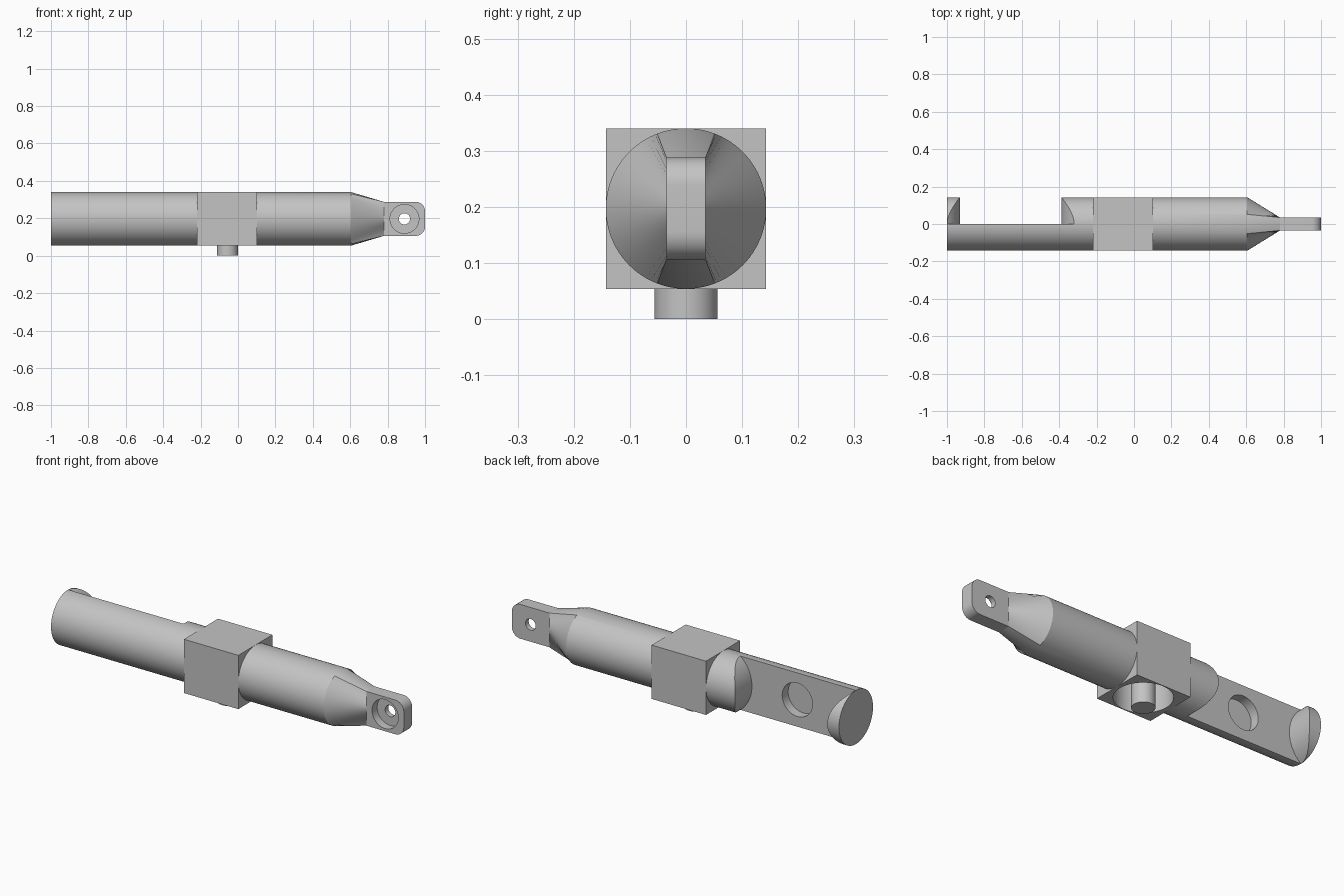
import bpy, bmesh, math
from math import sin, cos, pi, sqrt

if "Cube" in bpy.data.objects:
    bpy.data.objects.remove(bpy.data.objects["Cube"], do_unlink=True)

AXIS = 0.197   # height of the shaft axis
R = 0.143      # shaft radius
SEG = 96

metal = bpy.data.materials.new("grey metal")
metal.use_nodes = True
metal.diffuse_color = (0.55, 0.55, 0.55, 1)
metal.node_tree.nodes["Principled BSDF"].inputs["Base Color"].default_value = metal.diffuse_color


def loft(name, rings):
    """Solid skinned through matching closed rings, capped at both ends."""
    bm = bmesh.new()
    loops = [[bm.verts.new(p) for p in ring] for ring in rings]
    n = len(loops[0])
    for a, b in zip(loops, loops[1:]):
        for i in range(n):
            j = (i + 1) % n
            bm.faces.new((a[i], a[j], b[j], b[i]))
    bm.faces.new(loops[0])
    bm.faces.new(loops[-1])
    bmesh.ops.recalc_face_normals(bm, faces=bm.faces)
    mesh = bpy.data.meshes.new(name)
    bm.to_mesh(mesh)
    bm.free()
    mesh.materials.append(metal)
    obj = bpy.data.objects.new(name, mesh)
    bpy.context.collection.objects.link(obj)
    return obj


def side_prism(name, outline, y0, y1):
    return loft(name, [[(x, y, z) for x, z in outline] for y in (y0, y1)])


def arc(cx, cz, r, start, end, n):
    return [(cx + r * cos(start + (end - start) * i / n),
             cz + r * sin(start + (end - start) * i / n)) for i in range(n + 1)]


def disc(cx, cz, r):
    return arc(cx, cz, r, 0, 2 * pi, 64)[:-1]


def upright(name, x, r, z0, z1):
    return loft(name, [[(px, py, z) for px, py in disc(x, 0, r)] for z in (z0, z1)])


def activate(obj):
    bpy.ops.object.select_all(action='DESELECT')
    bpy.context.view_layer.objects.active = obj
    obj.select_set(True)


def cut(obj, cutter):
    cutter.hide_render = True
    mod = obj.modifiers.new("cut", 'BOOLEAN')
    mod.operation = 'DIFFERENCE'
    mod.solver = 'EXACT'
    mod.object = cutter
    activate(obj)
    bpy.ops.object.modifier_apply(modifier=mod.name)
    bpy.data.objects.remove(cutter, do_unlink=True)


# Rings across the shaft; the rectangle includes its exact corners
HALF_Y, HALF_Z = 0.035, 0.091
corner = math.atan2(HALF_Z, HALF_Y)
angles = sorted([2 * pi * i / SEG for i in range(SEG)]
                + [corner, pi - corner, pi + corner, 2 * pi - corner])


def circle_ring(x):
    return [(x, R * cos(a), AXIS + R * sin(a)) for a in angles]


def rectangle_ring(x):
    ring = []
    for a in angles:
        k = 1 / max(abs(cos(a)) / HALF_Y, abs(sin(a)) / HALF_Z)
        ring.append((x, k * cos(a), AXIS + k * sin(a)))
    return ring


# Rear shaft with a half-depth slot whose end walls bulge inwards
rear_shaft = loft("rear_shaft", [circle_ring(-1), circle_ring(-0.21)])
bulge, half = 0.185, 0.16
t = math.asin(half / bulge)
left_wall = arc(-0.931 - bulge, AXIS, bulge, -t, t, 32)
right_wall = arc(-0.388 + bulge, AXIS, bulge, pi - t, pi + t, 32)
cut(rear_shaft, side_prism("slot_cutter", left_wall + right_wall, 0, 0.3))
cut(rear_shaft, side_prism("pocket_cutter", disc(-0.655, AXIS, 0.089), -0.05, 0.1))

# Front shaft tapering from round to the flat tab
front_shaft = loft("front_shaft", [circle_ring(0.09), circle_ring(0.605), rectangle_ring(0.78)])

# Tab with rounded outer corners, a counterbore and a through hole
c = 0.05
tab_outline = ([(0.775, AXIS - HALF_Z)]
               + arc(1 - c, AXIS - HALF_Z + c, c, -pi / 2, 0, 12)
               + arc(1 - c, AXIS + HALF_Z - c, c, 0, pi / 2, 12)
               + [(0.775, AXIS + HALF_Z)])
tab = side_prism("end_tab", tab_outline, -HALF_Y, HALF_Y)
cut(tab, side_prism("counterbore_cutter", disc(0.89, AXIS, 0.077), -0.1, 0.008))
cut(tab, side_prism("hole_cutter", disc(0.89, AXIS, 0.03), -0.1, 0.1))

# Square block with a round recess underneath and a pin standing in it
block = side_prism("centre_block", [(-0.218, AXIS - R), (0.102, AXIS - R),
                                    (0.102, AXIS + R), (-0.218, AXIS + R)], -R, R)
cut(block, upright("recess_cutter", -0.056, 0.139, -0.1, 0.26))
pin = upright("pin", -0.056, 0.056, 0, 0.27)

for obj in (rear_shaft, front_shaft, tab, block, pin):
    activate(obj)
    bpy.ops.object.shade_smooth_by_angle(angle=math.radians(25))
